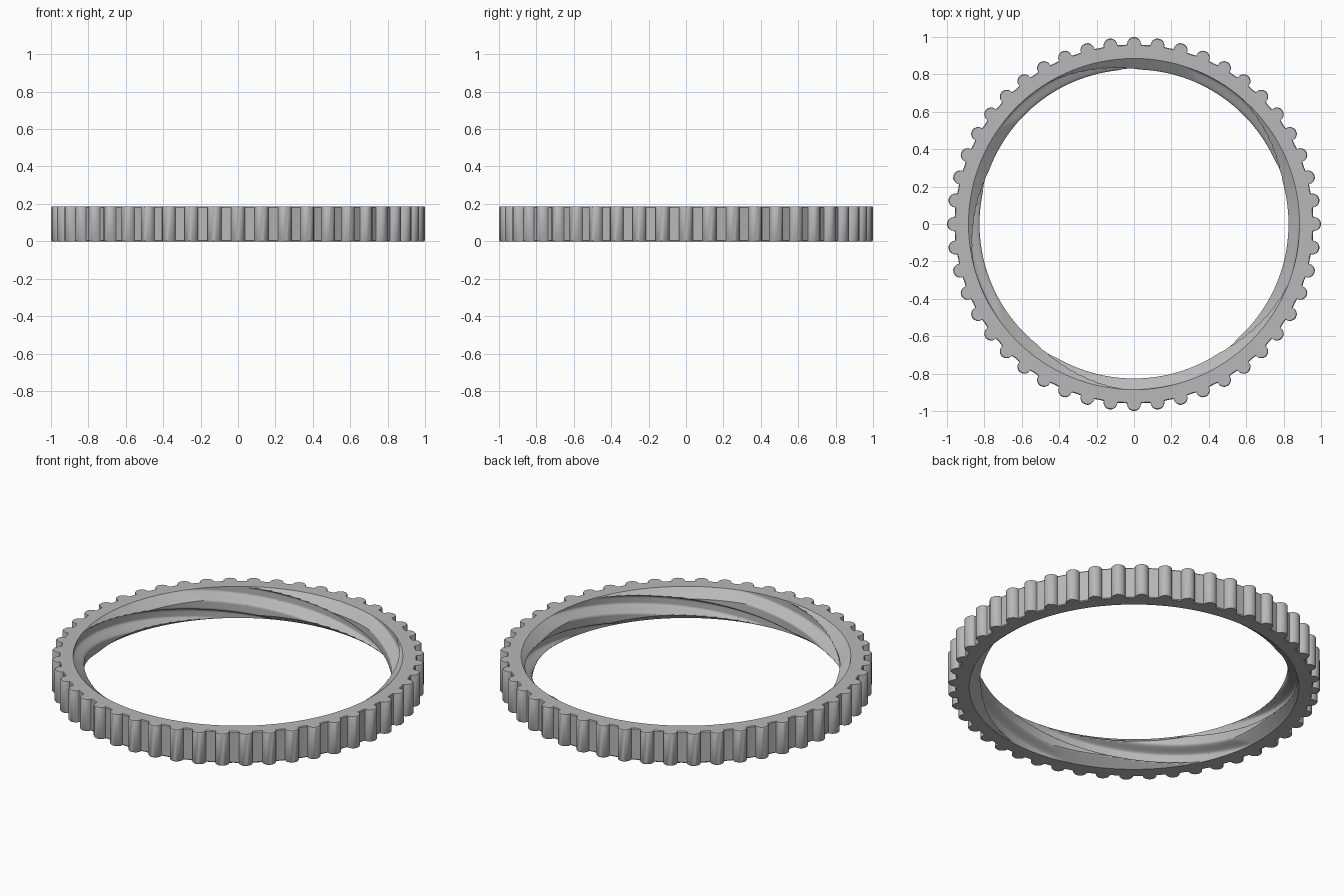
import bpy, bmesh
from math import sin, cos, pi, radians

cube = bpy.data.objects.get("Cube")
if cube:
    bpy.data.objects.remove(cube, do_unlink=True)

HEIGHT = 0.187
KNOBS, PER_KNOB = 48, 10
STEPS = KNOBS * PER_KNOB
STARTS, PITCH = 5, 0.16
ROOT, CREST = 0.885, 0.826
ROWS = 36
KNOB_R, KNOB_C, BODY_R = 0.037, 0.963, 0.958

grey = bpy.data.materials.new("light grey")
grey.use_nodes = True
colour = (0.48, 0.48, 0.48, 1)
grey.diffuse_color = colour
grey.node_tree.nodes["Principled BSDF"].inputs["Base Color"].default_value = colour


def outline():
    """Outer grip outline: a round knob and a valley point, repeated."""
    points = []
    for k in range(KNOBS):
        a = 2 * pi * k / KNOBS
        for j in range(PER_KNOB - 1):
            t = radians(-96 + 24 * j)
            points.append((KNOB_C * cos(a) + KNOB_R * cos(a + t),
                           KNOB_C * sin(a) + KNOB_R * sin(a + t)))
        v = a + pi / KNOBS
        points.append((BODY_R * cos(v), BODY_R * sin(v)))
    return points


def thread_radius(angle, z):
    """Right-handed multi-start thread with bevelled mouths."""
    turn = (angle - radians(20)) * STARTS / (2 * pi)
    phase = ((z - 0.014) / PITCH - turn) % 1
    offset = min(phase, 1 - phase) * PITCH          # height away from crest line
    rise = min(1, max(0, (0.062 - offset) / 0.04))
    rise = rise * rise * (3 - 2 * rise)
    mouth = ROOT - 1.3 * min(z, HEIGHT - z)
    return max(ROOT - (ROOT - CREST) * rise, mouth)


bm = bmesh.new()
rings = []
grip = outline()

# Outer grip, with slightly eased rims
for z, s in ((0, 0.996), (0.005, 1), (HEIGHT - 0.005, 1), (HEIGHT, 0.996)):
    rings.append([bm.verts.new((x * s, y * s, z)) for x, y in grip])

# Threaded inside wall, from top to bottom
start = -0.4 * 2 * pi / KNOBS
for i in range(ROWS + 1):
    z = HEIGHT * (1 - i / ROWS)
    ring = []
    for j in range(STEPS):
        a = start + 2 * pi * j / STEPS
        r = thread_radius(a, z)
        ring.append(bm.verts.new((r * cos(a), r * sin(a), z)))
    rings.append(ring)

# Join each ring to the next, closing the section at the bottom
for i, low in enumerate(rings):
    high = rings[(i + 1) % len(rings)]
    for j in range(STEPS):
        n = (j + 1) % STEPS
        bm.faces.new((low[j], low[n], high[n], high[j]))
bmesh.ops.recalc_face_normals(bm, faces=bm.faces)

mesh = bpy.data.meshes.new("threaded_ring")
bm.to_mesh(mesh)
bm.free()
mesh.materials.append(grey)
ring_obj = bpy.data.objects.new("threaded_ring", mesh)
bpy.context.collection.objects.link(ring_obj)
bpy.context.view_layer.objects.active = ring_obj
ring_obj.select_set(True)
bpy.ops.object.shade_smooth_by_angle(angle=radians(35))
